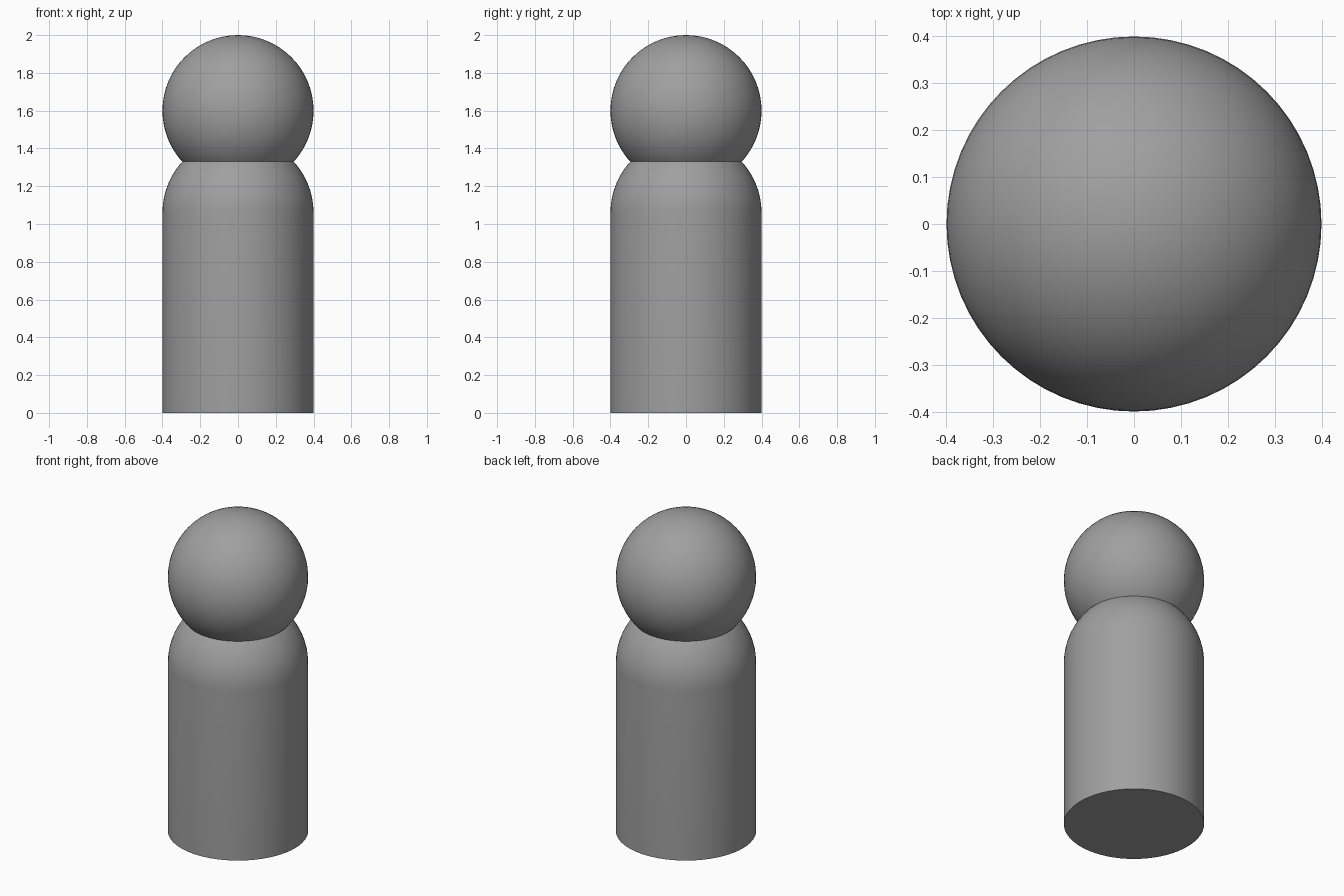
import bpy, bmesh, math

if "Cube" in bpy.data.objects:
    bpy.data.objects.remove(bpy.data.objects["Cube"])

R = 0.4            # shared radius of head and body
SHOULDER_Z = 1.06  # where the straight body turns into a dome
HEAD_Z = 1.6
SEGMENTS = 64

# Dark grey finish
grey = bpy.data.materials.new("dark_grey")
grey.diffuse_color = (0.35, 0.35, 0.35, 1)
grey.use_nodes = True
grey.node_tree.nodes["Principled BSDF"].inputs["Base Color"].default_value = grey.diffuse_color


def lathe(name, profile):
    """Spin an (r, z) profile around the z axis into a smooth closed object."""
    bm = bmesh.new()
    verts = [bm.verts.new((r, 0, z)) for r, z in profile]
    edges = [bm.edges.new(pair) for pair in zip(verts, verts[1:])]
    bmesh.ops.spin(bm, geom=verts + edges, axis=(0, 0, 1), cent=(0, 0, 0),
                   angle=math.tau, steps=SEGMENTS, use_duplicate=False)
    bmesh.ops.remove_doubles(bm, verts=bm.verts, dist=1e-5)
    bmesh.ops.recalc_face_normals(bm, faces=bm.faces)
    mesh = bpy.data.meshes.new(name)
    bm.to_mesh(mesh)
    bm.free()
    mesh.materials.append(grey)
    obj = bpy.data.objects.new(name, mesh)
    bpy.context.collection.objects.link(obj)
    bpy.ops.object.select_all(action='DESELECT')
    bpy.context.view_layer.objects.active = obj
    obj.select_set(True)
    bpy.ops.object.shade_smooth_by_angle(angle=math.radians(40))
    return obj


def arc(center_z, start, end, steps):
    """Points on a circle of radius R, angles in degrees above the horizon."""
    angles = [math.radians(start + (end - start) * i / steps) for i in range(steps + 1)]
    return [(R * math.cos(a), center_z + R * math.sin(a)) for a in angles]


# Body: flat base, straight sides and a domed shoulder running up into the head
lathe("body", [(0, 0), (R, 0)] + arc(SHOULDER_Z, 0, 90, 16))

# Head: ball resting on the dome
lathe("head", arc(HEAD_Z, -90, 90, 32))
